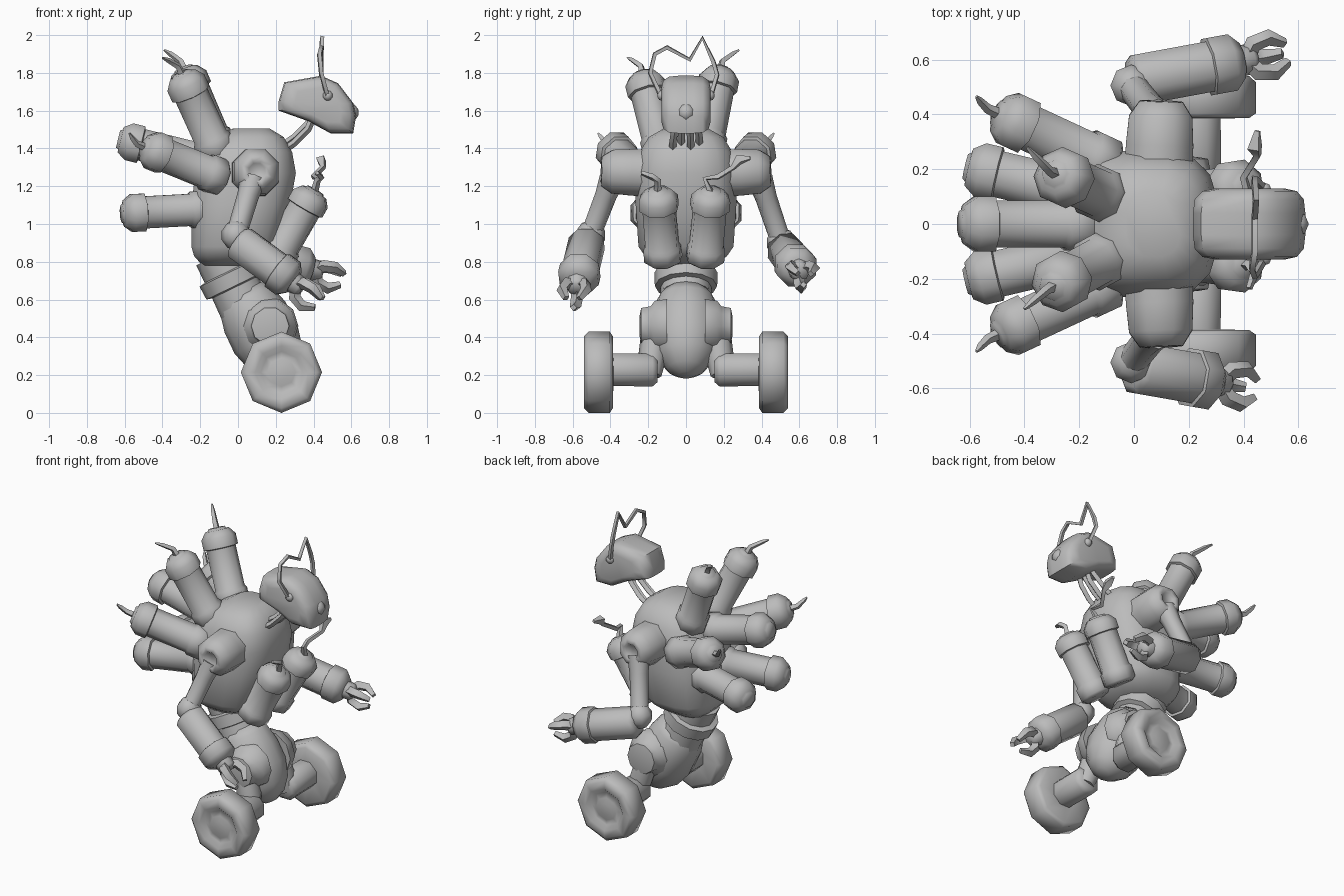
import bpy, bmesh, math
from mathutils import Vector

cube = bpy.data.objects.get("Cube")
if cube:
    bpy.data.objects.remove(cube, do_unlink=True)

metal = bpy.data.materials.new("plain_grey")
metal.use_nodes = True
GREY = (0.5, 0.5, 0.5, 1)
metal.diffuse_color = GREY
metal.node_tree.nodes["Principled BSDF"].inputs["Base Color"].default_value = GREY


def finish(name, mesh):
    mesh.materials.clear()
    mesh.materials.append(metal)
    mesh.shade_smooth()
    mesh.set_sharp_from_angle(angle=math.radians(60))
    obj = bpy.data.objects.new(name, mesh)
    bpy.context.scene.collection.objects.link(obj)
    return obj


def loft(name, rings):
    """Skin a list of equal-sized point rings and cap both ends."""
    bm = bmesh.new()
    loops = [[bm.verts.new(p) for p in ring] for ring in rings]
    n = len(loops[0])
    for a, b in zip(loops, loops[1:]):
        for i in range(n):
            j = (i + 1) % n
            bm.faces.new((a[i], a[j], b[j], b[i]))
    bm.faces.new(loops[0][::-1])
    bm.faces.new(loops[-1])
    bmesh.ops.recalc_face_normals(bm, faces=bm.faces)
    mesh = bpy.data.meshes.new(name)
    bm.to_mesh(mesh)
    bm.free()
    return finish(name, mesh)


def lathe(name, a, b, profile, sides=8, phase=0.0):
    """Turn (fraction along axis, radius) pairs around the line a to b."""
    a, b = Vector(a), Vector(b)
    q = (b - a).to_track_quat('Z', 'Y')
    rings = []
    for t, r in profile:
        c = a.lerp(b, t)
        angles = [2 * math.pi * (i + phase) / sides for i in range(sides)]
        rings.append([c + q @ Vector((r * math.cos(u), r * math.sin(u), 0)) for u in angles])
    return loft(name, rings)


def tube(name, points, radii):
    """Low-poly wire along a path, one radius per point or one for all."""
    cu = bpy.data.curves.new(name, 'CURVE')
    cu.dimensions = '3D'
    cu.bevel_depth = 1.0
    cu.bevel_resolution = 0
    cu.use_fill_caps = True
    sp = cu.splines.new('POLY')
    sp.points.add(len(points) - 1)
    for i, (pt, p) in enumerate(zip(sp.points, points)):
        pt.co = (*p, 1)
        pt.radius = radii[i] if isinstance(radii, (list, tuple)) else radii
    tmp = bpy.data.objects.new(name + "_path", cu)
    mesh = bpy.data.meshes.new_from_object(tmp)
    bpy.data.objects.remove(tmp)
    return finish(name, mesh)


def ball(name, c, r):
    c = Vector(c)
    prof = [((1 - math.cos(u)) / 2, r * max(math.sin(u), 0.1))
            for u in (math.pi * k / 5 for k in range(6))]
    return lathe(name, c - Vector((0, 0, r)), c + Vector((0, 0, r)), prof)


CANISTER = [(0, .08), (.04, .104), (.2, .104), (.23, .092), (.74, .092),
            (.75, .108), (.88, .108), (.97, .075), (.975, .058), (1, .05)]


def canister(name, base, end, fuse=None):
    lathe(name, base, end, CANISTER, phase=.5)
    if fuse:
        e, f = Vector(end), Vector(fuse)
        d = (e - Vector(base)).normalized()
        tube(name + "_fuse", [e - d * .02, e + d * .04, e.lerp(f, .6) + d * .02, f],
             [.022, .018, .014, .006])


# Torso: stacked rounded rings, leaning towards the head
torso = []
for z, cx, rx, ry in [(.78, -.05, .14, .15), (.83, -.03, .205, .22), (.88, -.015, .235, .255),
                      (1.1, .015, .265, .27), (1.27, .04, .27, .27), (1.38, .05, .24, .25),
                      (1.46, .065, .18, .2), (1.505, .07, .1, .12)]:
    ring = []
    for k in range(16):
        u = 2 * math.pi * (k + .5) / 16
        c, s = math.cos(u), math.sin(u)
        ring.append((cx + rx * math.copysign(abs(c) ** .7, c),
                     ry * math.copysign(abs(s) ** .7, s), z))
    torso.append(ring)
loft("torso", torso)

# Waist collar on a tilted axis, then the round hips below it
lathe("waist", (-.1, 0, .84), (.06, 0, .51),
      [(0, .135), (.28, .135), (.3, .168), (.51, .165), (.53, .135), (1, .14)], sides=12)
lathe("hips", (.02, 0, .64), (.25, 0, .2),
      [(0, .12), (.1, .155), (.3, .18), (.55, .185), (.78, .155), (.93, .1), (1, .04)], sides=12)

# Head: side outline lofted across its width
outline = [(.215, 1.60), (.215, 1.65), (.245, 1.75), (.44, 1.785), (.53, 1.745), (.61, 1.64),
           (.625, 1.57), (.61, 1.48), (.49, 1.48), (.37, 1.545)]
loft("head", [[(.43 + (x - .43) * s, y, 1.63 + (z - 1.63) * s) for x, z in outline]
              for y, s in [(-.13, .6), (-.12, .84), (-.09, .97), (-.04, 1),
                           (.04, 1), (.09, .97), (.12, .84), (.13, .6)]])
ball("nose", (.59, 0, 1.59), .05)

# Neck cables
for i, y in enumerate((-.07, -.025, .025, .07)):
    lift = .03 * (i % 2)
    tube("neck_cable_%d" % i, [(.2, y, 1.36 + lift), (.3, y, 1.43 + lift),
                               (.37, y * .85, 1.5 + lift), (.42, y * .7, 1.62)], .019)

# Zigzag spark wire between knobs on the sides of the head
for y in (-.125, .125):
    ball("head_knob", (.475, y, 1.68), .028)
tube("spark_wire", [(.475, -.13, 1.67), (.44, -.19, 1.8), (.43, -.165, 1.9), (.44, -.1, 1.935),
                    (.44, .02, 1.87), (.445, .087, 1.985), (.44, .145, 1.86),
                    (.44, .165, 1.79), (.475, .13, 1.67)], .014)

# Canisters on the back and the chest
canister("canister_top_front", (-.1, -.12, 1.36), (-.3, -.23, 1.8), (-.4, -.31, 1.88))
canister("canister_top_back", (-.1, .1, 1.38), (-.29, .185, 1.825), (-.39, .28, 1.92))
for side, s in (("front", -1), ("back", 1)):
    canister("canister_mid_" + side, (-.08, s * .21, 1.24), (-.5, s * .405, 1.41),
             (-.575, s * .465, 1.48))
    canister("canister_low_" + side, (-.15, s * .1, 1.08), (-.615, s * .21, 1.055))
canister("canister_rear", (-.15, 0, 1.33), (-.635, 0, 1.45))
canister("canister_chest_front", (.19, -.12, .8), (.41, -.15, 1.18))
canister("canister_chest_back", (.19, .1, .8), (.41, .135, 1.18))
tube("chest_fuse_front", [(.4, -.15, 1.15), (.42, -.15, 1.23), (.44, -.18, 1.25),
                          (.42, -.235, 1.27)], [.022, .018, .018, .012])
tube("chest_fuse_back", [(.4, .14, 1.15), (.42, .1, 1.24), (.4, .17, 1.25), (.45, .25, 1.3),
                         (.44, .28, 1.34), (.45, .34, 1.35)], [.022, .016, .016, .016, .03, .012])

# Arms: shoulder, upper arm, elbow, forearm and three-fingered claw
ARMS = {"front": (-1, (.01, -.525, .9), (.295, -.575, .69)),
        "back": (1, (.01, .525, .86), (.39, .595, .76))}
for side, (s, elbow, wrist) in ARMS.items():
    e, w = Vector(elbow), Vector(wrist)
    lathe("shoulder_" + side, (.09, s * .2, 1.27), (.1, s * .455, 1.28),
          [(0, .135), (.35, .133), (.75, .125), (.97, .085), (.98, .055), (.93, .045)],
          phase=.5)
    knee = e + Vector((-.02, -s * .02, .04))
    lathe("upper_arm_" + side, (.08, s * .39, 1.24), knee,
          [(0, .07), (.3, .058), (.85, .055), (1, .07)])
    ball("elbow_" + side, knee, .08)
    lathe("forearm_" + side, e - (w - e) * .06, w,
          [(0, .075), (.06, .1), (.7, .1), (.71, .113), (.9, .113), (1, .07)], phase=.5)
    d = (w - e).normalized()
    q = d.to_track_quat('Z', 'Y')
    lathe("wrist_" + side, w - d * .03, w + d * .06, [(0, .06), (.8, .055), (1, .035)])
    for k in range(3):
        u = 2 * math.pi * k / 3 + .5
        out = q @ Vector((math.cos(u), math.sin(u), 0))
        tube("finger_%s_%d" % (side, k),
             [w + d * .02, w + d * .05 + out * .06, w + d * .11 + out * .075, w + d * .17 + out * .04],
             [.03, .032, .03, .018])

# Legs, axles and wheels
for side, s in (("front", -1), ("back", 1)):
    lathe("hip_joint_" + side, (.17, s * .1, .46), (.17, s * .245, .46),
          [(0, .15), (.45, .14), (.6, .11), (.95, .1), (1, .06)], sides=10)
    lathe("leg_" + side, (.17, s * .16, .44), (.235, s * .19, .2),
          [(0, .075), (.6, .075), (1, .06)], phase=.5)
    lathe("axle_" + side, (.23, s * .15, .228), (.23, s * .42, .228),
          [(0, .07), (.1, .095), (.95, .093), (1, .09)], phase=.5)
    lathe("wheel_" + side, (.23, s * .385, .215), (.23, s * .54, .215),
          [(0, .09), (.01, .19), (.12, .215), (.85, .215), (1, .19), (1, .14),
           (.83, .11), (.87, .075), (.92, .04)], sides=8)
